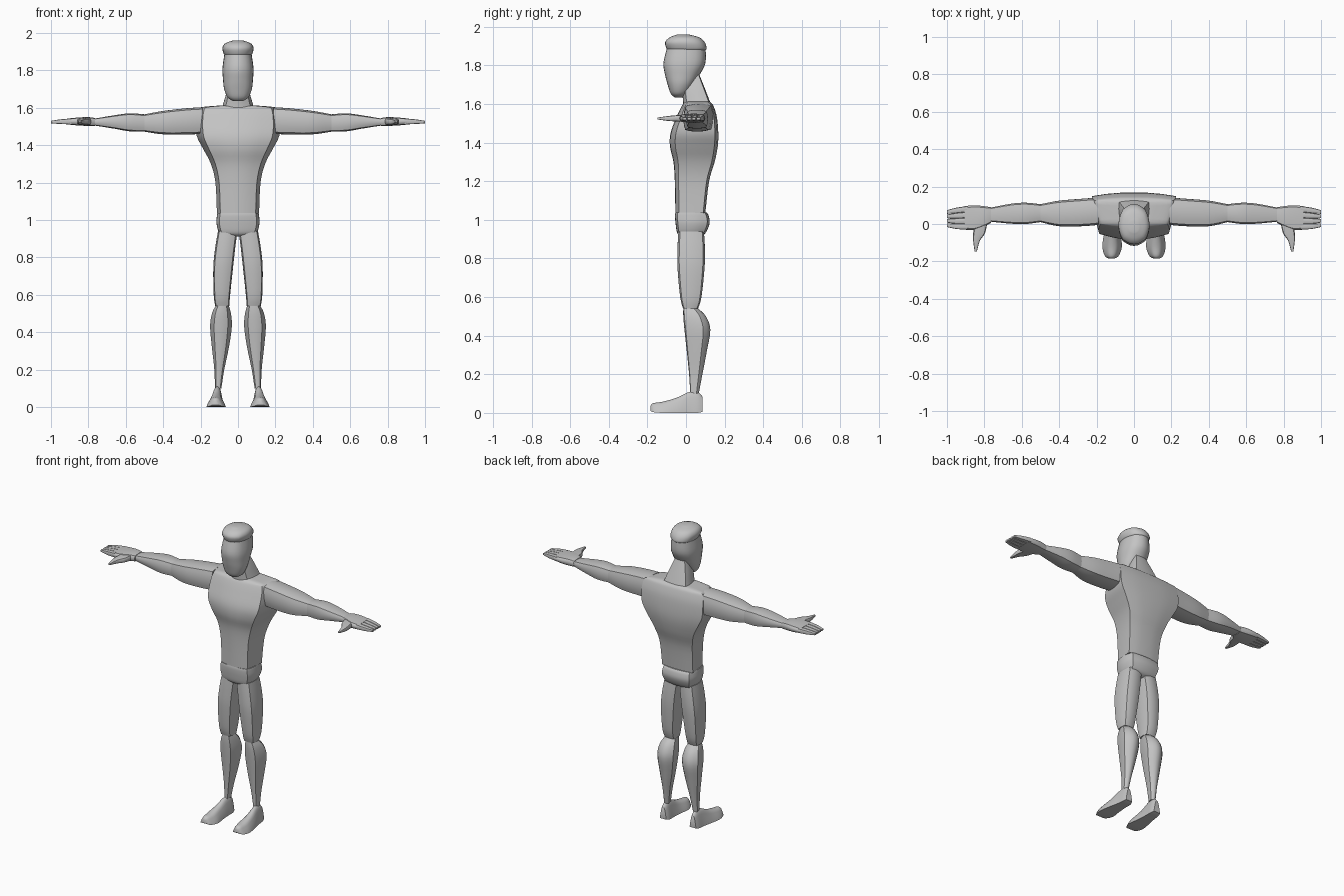
import bpy, bmesh, math

if "Cube" in bpy.data.objects:
    bpy.data.objects.remove(bpy.data.objects["Cube"])

grey = bpy.data.materials.new("plain grey")
grey.use_nodes = True
COLOUR = (0.55, 0.55, 0.55, 1)
grey.diffuse_color = COLOUR
grey.node_tree.nodes["Principled BSDF"].inputs["Base Color"].default_value = COLOUR


def outline(low, high, crease=0, n=6):
    """Bulged box in a unit square; low and high are its corner points."""
    (lx, ly), (hx, hy) = low, high
    pts = []
    for i in range(n):
        t = 2 * i / n - 1
        pts.append((lx * t, -ly - (1 - ly) * (1 - t * t)))
    bulge = 1 - max(lx, hx)
    side = []
    for i in range(n):
        s = i / n
        side.append((lx + (hx - lx) * s + bulge * 4 * s * (1 - s), -ly + (hy + ly) * s))
    pts += side
    for i in range(n):
        t = 1 - 2 * i / n
        pts.append((hx * t, hy + (1 - hy) * (1 - t * t) - crease * (1 - abs(t))))
    pts.append((-hx, hy))
    pts += [(-x, y) for x, y in reversed(side[1:])]
    return pts


def smooth_path(rows, steps):
    """Catmull-Rom interpolation between the given cross-sections."""
    out = []
    for i in range(len(rows) - 1):
        p0, p1, p2 = rows[max(i - 1, 0)], rows[i], rows[i + 1]
        p3 = rows[min(i + 2, len(rows) - 1)]
        for k in range(steps):
            t = k / steps
            out.append([b + 0.5 * t * (c - a + t * (2 * a - 5 * b + 4 * c - d
                        + t * (3 * (b - c) + d - a)))
                        for a, b, c, d in zip(p0, p1, p2, p3)])
    return out + [rows[-1]]


PLACE = {"x": lambda p, u, v: (p, u, v),
         "y": lambda p, u, v: (u, p, v),
         "z": lambda p, u, v: (u, v, p)}


def loft(name, axis, rows, shape, side=1, angle=35, steps=4):
    """Skin sections (position, u min, u max, v min, v max) along an axis."""
    bm = bmesh.new()
    rings = []
    for p, u0, u1, v0, v1 in smooth_path(rows, steps):
        ring = []
        for u, v in shape:
            x, y, z = PLACE[axis](p, (u0 + u1) / 2 + u * (u1 - u0) / 2,
                                  (v0 + v1) / 2 + v * (v1 - v0) / 2)
            ring.append(bm.verts.new((x * side, y, z)))
        rings.append(ring)
    n = len(shape)
    for a, b in zip(rings, rings[1:]):
        for i in range(n):
            j = (i + 1) % n
            bm.faces.new((a[i], a[j], b[j], b[i]))
    bm.faces.new(rings[0])
    bm.faces.new(rings[-1])
    bmesh.ops.recalc_face_normals(bm, faces=bm.faces)
    mesh = bpy.data.meshes.new(name)
    bm.to_mesh(mesh)
    bm.free()
    mesh.materials.append(grey)
    mesh.shade_smooth()
    mesh.set_sharp_from_angle(angle=math.radians(angle))
    bpy.context.collection.objects.link(bpy.data.objects.new(name, mesh))


def centred(rows):
    return [(z, -w, w, y0, y1) for z, w, y0, y1 in rows]


ROUND = outline((.74, .74), (.74, .74))
BOXY = outline((.86, .86), (.86, .86))

# Head, hair and neck
loft("head", "z", centred([
    (1.635, .025, -.06, -.015), (1.655, .055, -.08, .01), (1.7, .074, -.095, .04),
    (1.75, .08, -.108, .07), (1.81, .083, -.117, .1), (1.885, .073, -.1, .102)]),
    ROUND, angle=60)
loft("hair_cap", "z", centred([
    (1.878, .068, -.092, .1), (1.89, .077, -.102, .107), (1.92, .083, -.108, .097),
    (1.945, .068, -.085, .07), (1.96, .025, -.045, .015)]), ROUND, angle=60)
loft("neck", "z", centred([
    (1.58, .1, -.015, .135), (1.61, .088, -.015, .125),
    (1.68, .066, -.02, .098), (1.75, .04, -.01, .07)]), outline((.74, .74), (.9, .9)))

# Torso with a creased back, and hips
loft("torso", "z", centred([
    (1.035, .115, -.055, .105), (1.2, .123, -.058, .125), (1.3, .148, -.065, .155),
    (1.38, .19, -.083, .172), (1.45, .225, -.08, .175), (1.53, .23, -.05, .167),
    (1.585, .222, -.025, .15), (1.603, .2, -.012, .138), (1.612, .1, .0, .125)]),
    outline((.82, .78), (.98, .8), crease=.06))
loft("hips", "z", centred([
    (.912, .07, -.025, .07), (.93, .1, -.045, .1), (.98, .115, -.054, .122),
    (1.02, .113, -.057, .118), (1.037, .11, -.055, .108)]), BOXY)

for side, label in ((1, "left"), (-1, "right")):
    # Leg
    loft(label + "_thigh", "z", [
        (.54, .046, .122, -.015, .062), (.6, .042, .13, -.03, .08),
        (.75, .026, .132, -.044, .096), (.85, .015, .122, -.044, .098),
        (.94, .003, .107, -.04, .093)], BOXY, side)
    loft(label + "_calf", "z", [
        (.1, .088, .124, .022, .066), (.2, .072, .128, .016, .085),
        (.32, .046, .142, .004, .108), (.43, .03, .152, -.008, .126),
        (.5, .035, .142, -.014, .103), (.543, .048, .12, -.014, .06)],
        outline((.6, .9), (.95, .45)), side)
    loft(label + "_foot", "y", [
        (-.185, .105, .135, .012, .036), (-.17, .08, .158, .004, .05),
        (-.12, .062, .172, 0, .058), (-.05, .07, .162, 0, .078),
        (.015, .075, .148, 0, .108), (.06, .076, .142, 0, .108),
        (.085, .085, .134, .005, .085)],
        outline((.95, 1), (.45, .7)), side, angle=45)

    # Arm
    loft(label + "_upper_arm", "x", [
        (.19, -.005, .142, 1.46, 1.603), (.28, -.012, .135, 1.457, 1.597),
        (.4, -.012, .125, 1.458, 1.583), (.5, .01, .106, 1.472, 1.565)], BOXY, side)
    loft(label + "_forearm", "x", [
        (.5, .01, .106, 1.472, 1.565), (.58, .0, .114, 1.474, 1.57),
        (.66, .002, .108, 1.488, 1.56), (.78, .014, .085, 1.507, 1.54)], BOXY, side)

    # Hand with four fingers and a thumb
    loft(label + "_palm", "x", [
        (.765, .005, .09, 1.503, 1.545), (.8, -.012, .095, 1.503, 1.55),
        (.85, -.032, .1, 1.505, 1.548), (.905, -.03, .096, 1.51, 1.543)],
        BOXY, side, steps=3)
    for i in range(4):
        base, tip = -.03 + .0315 * i, -.018 + .0235 * i
        loft(f"{label}_finger_{i + 1}", "x", [
            (.89, base, base + .0315, 1.511, 1.543),
            (.95, base * .9, base * .9 + .029, 1.513, 1.538),
            (1, tip + .002, tip + .0215, 1.517, 1.53)], BOXY, side, steps=2)
    loft(label + "_thumb", "y", [
        (0, .785, .85, 1.507, 1.545), (-.05, .797, .86, 1.51, 1.542),
        (-.09, .824, .86, 1.512, 1.538), (-.147, .84, .852, 1.52, 1.53)],
        BOXY, side, steps=3)
